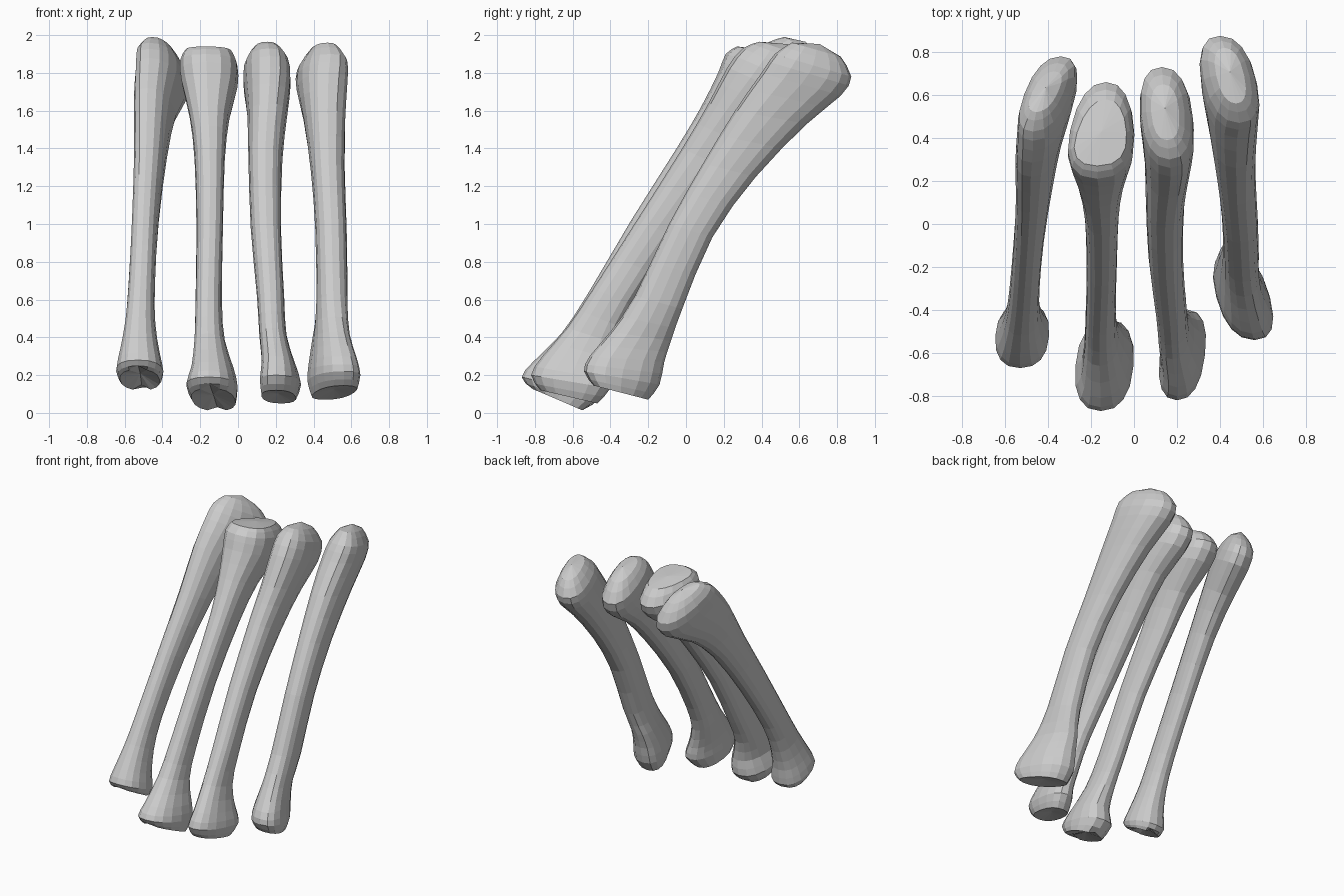
import bpy, bmesh, math
from mathutils import Vector

SIDES = 16   # facets around each bone
STEPS = 2    # rings added per profile span


def spline(a, b, c, d, t):
    """Catmull-Rom blend of four profile rows."""
    return [0.5 * (2*q + (r - p)*t + (2*p - 5*q + 4*r - s)*t*t + (3*q - p - 3*r + s)*t**3)
            for p, q, r, s in zip(a, b, c, d)]


def squarish(v):
    """Push an ellipse coordinate outward so sections have fuller corners."""
    return math.copysign(abs(v) ** 0.84, v) if abs(v) > 1e-6 else 0.0


def bone(name, rows, hollow, notch=0.0, dome=0.035, wedge=0.0):
    """Loft oval sections; each row is front edge xyz, back edge xyz, half width.
    wedge makes the head broader at its front; notch grooves the back of the base."""
    fine = []
    n = len(rows)
    for i in range(n - 1):
        quad = [rows[max(0, min(n - 1, i + k))] for k in (-1, 0, 1, 2)]
        fine += [spline(*quad, s / STEPS) for s in range(STEPS)]
    fine.append(rows[-1])

    bm = bmesh.new()
    rings, centres = [], []
    for i, r in enumerate(fine):
        front, back = Vector(r[:3]), Vector(r[3:6])
        mid, arm = (front + back) / 2, (back - front) / 2
        w = wedge * (i / (len(fine) - 1)) ** 3
        ring = []
        for k in range(SIDES):
            a = math.tau * k / SIDES
            c, s = squarish(math.cos(a)), squarish(math.sin(a))
            ring.append(bm.verts.new(mid + arm * c + Vector((r[6] * s * (1 - w * c), 0, 0))))
        rings.append(ring)
        centres.append(mid)
    for k in (0, SIDES // 2):                      # groove across the joint socket
        rings[0][k].co.z += notch
    for lo, hi in zip(rings, rings[1:]):
        for k in range(SIDES):
            j = (k + 1) % SIDES
            bm.faces.new((lo[k], lo[j], hi[j], hi[k]))
    # hollow joint socket below, rounded joint head above
    axis = (centres[-1] - centres[0]).normalized()
    for ring, tip in ((rings[0], centres[0] + axis * hollow),
                      (rings[-1], centres[-1] + axis * dome)):
        v = bm.verts.new(tip)
        for k in range(SIDES):
            bm.faces.new((ring[k], ring[(k + 1) % SIDES], v))
    bmesh.ops.recalc_face_normals(bm, faces=bm.faces)
    mesh = bpy.data.meshes.new(name)
    bm.to_mesh(mesh)
    bm.free()
    obj = bpy.data.objects.new(name, mesh)
    bpy.context.collection.objects.link(obj)


# slim bone on the left
bone("outer_left_bone", [
    (-.53, -.63, .23, -.51, -.42, .12, .105),
    (-.53, -.67, .28, -.51, -.37, .16, .125),
    (-.53, -.62, .37, -.51, -.36, .27, .105),
    (-.525, -.52, .52, -.51, -.32, .42, .08),
    (-.515, -.40, .72, -.505, -.22, .63, .07),
    (-.50, -.18, 1.08, -.48, .01, .98, .07),
    (-.485, .05, 1.44, -.44, .27, 1.32, .082),
    (-.48, .22, 1.72, -.40, .50, 1.52, .10),
    (-.47, .34, 1.88, -.34, .72, 1.63, .115),
    (-.47, .43, 1.96, -.34, .78, 1.75, .105),
    (-.455, .52, 1.99, -.37, .71, 1.88, .06)], 0.04, 0.03)

# flat-topped bone with the widest head
bone("inner_left_bone", [
    (-.15, -.82, .13, -.11, -.54, .01, .115),
    (-.155, -.87, .19, -.12, -.45, .09, .135),
    (-.155, -.81, .27, -.11, -.45, .20, .11),
    (-.16, -.66, .42, -.14, -.42, .35, .08),
    (-.16, -.52, .63, -.15, -.32, .54, .07),
    (-.15, -.29, 1.02, -.15, -.10, .92, .07),
    (-.15, -.05, 1.40, -.15, .18, 1.28, .08),
    (-.16, .08, 1.62, -.14, .37, 1.50, .105),
    (-.165, .17, 1.80, -.13, .58, 1.65, .145),
    (-.17, .21, 1.90, -.13, .66, 1.77, .147),
    (-.17, .27, 1.94, -.13, .58, 1.88, .115)], 0.03, 0.02, 0.012, 0.25)

# curved bone right of centre
bone("inner_right_bone", [
    (.20, -.77, .12, .23, -.47, .05, .09),
    (.20, -.82, .20, .25, -.40, .13, .105),
    (.20, -.76, .30, .23, -.40, .22, .088),
    (.18, -.63, .45, .19, -.38, .37, .072),
    (.17, -.49, .66, .175, -.29, .57, .072),
    (.15, -.26, 1.02, .145, -.05, .93, .08),
    (.145, -.02, 1.40, .145, .24, 1.28, .09),
    (.16, .12, 1.64, .15, .46, 1.50, .105),
    (.17, .22, 1.83, .14, .66, 1.63, .123),
    (.165, .30, 1.93, .13, .73, 1.75, .115),
    (.155, .39, 1.965, .135, .65, 1.88, .065)], 0.02)

# deep, stout bone on the right
bone("outer_right_bone", [
    (.56, -.49, .145, .46, -.20, .07, .105),
    (.56, -.54, .22, .455, -.14, .15, .125),
    (.55, -.51, .30, .455, -.115, .27, .112),
    (.525, -.40, .43, .46, -.08, .38, .09),
    (.505, -.27, .62, .49, -.02, .55, .083),
    (.495, -.09, 1.00, .49, .14, .93, .083),
    (.48, .09, 1.32, .47, .37, 1.25, .09),
    (.475, .26, 1.60, .44, .64, 1.53, .11),
    (.48, .40, 1.80, .41, .82, 1.68, .128),
    (.49, .47, 1.90, .40, .875, 1.78, .12),
    (.475, .56, 1.96, .42, .82, 1.885, .065)], 0.02)
